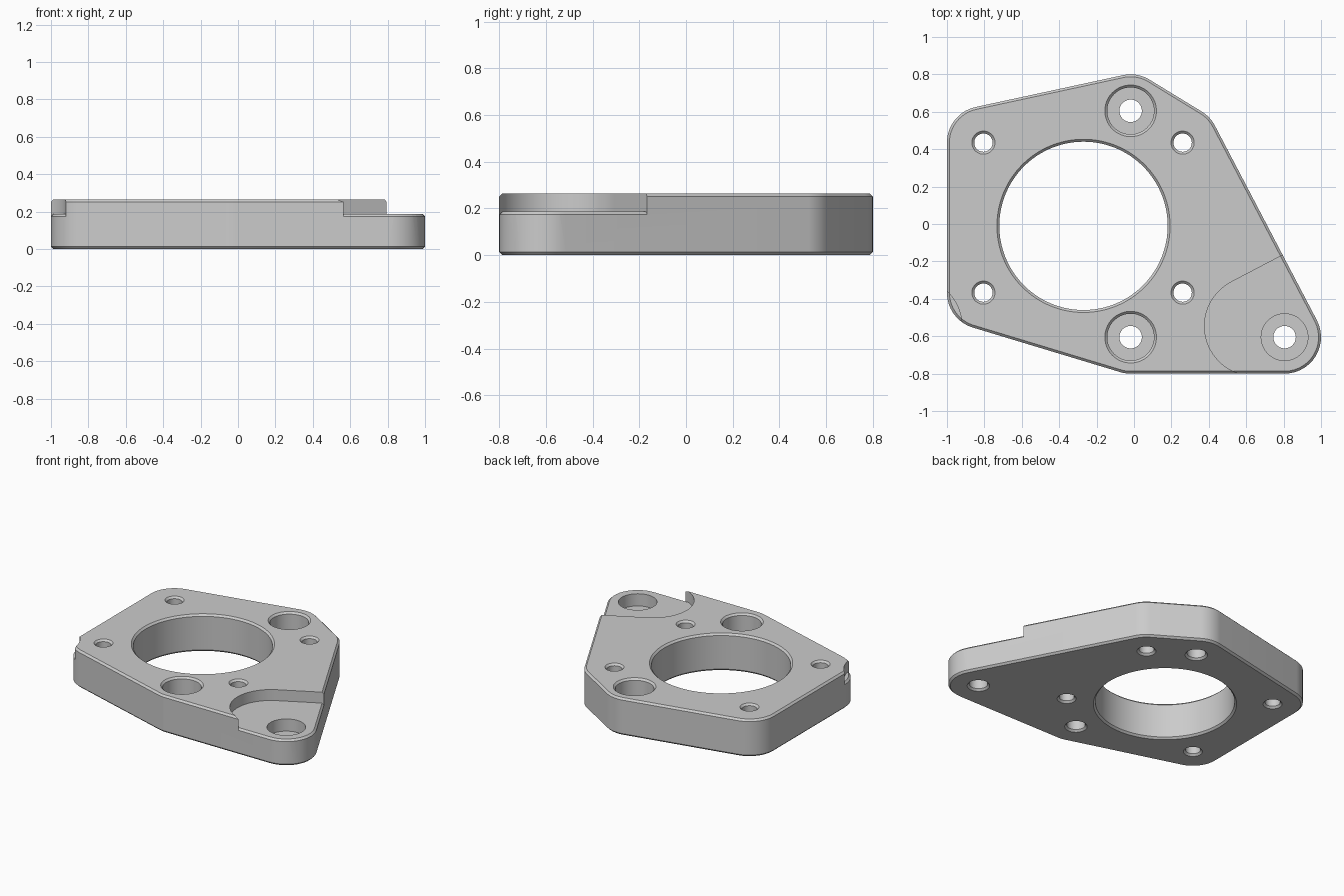
import bpy, bmesh, math
from mathutils import Vector

if "Cube" in bpy.data.objects:
    bpy.data.objects.remove(bpy.data.objects["Cube"], do_unlink=True)

grey = bpy.data.materials.new("machined grey")
grey.use_nodes = True
GREY = (0.6, 0.6, 0.6, 1)
grey.diffuse_color = GREY
grey.node_tree.nodes["Principled BSDF"].inputs["Base Color"].default_value = GREY

TOP, STEP, CH, R = 0.265, 0.187, 0.013, 0.195
# corner centres, counter-clockwise
CORNERS = [(0.805, -0.605), (0.26, 0.435), (-0.018, 0.605),
           (-0.805, 0.435), (-0.805, -0.367), (-0.018, -0.605)]


def arc(c, r, a0, a1, n):
    return [(c[0] + r * math.cos(a0 + (a1 - a0) * i / n),
             c[1] + r * math.sin(a0 + (a1 - a0) * i / n)) for i in range(n + 1)]


def circle(c, r, n=64):
    return arc(c, r, 0, math.tau, n)[:-1]


def outline(r):
    """Rounded corners of radius r joined by tangent lines."""
    n = len(CORNERS)
    normals = []
    for i in range(n):
        d = Vector(CORNERS[(i + 1) % n]) - Vector(CORNERS[i])
        normals.append(math.atan2(-d.x, d.y))
    pts = []
    for i, c in enumerate(CORNERS):
        a0 = normals[i - 1]
        pts += arc(c, r, a0, a0 + (normals[i] - a0) % math.tau, 14)
    return pts


def loft(name, rings):
    """Closed solid through equal-count rings given as (points, z)."""
    bm = bmesh.new()
    loops = [[bm.verts.new((x, y, z)) for x, y in pts] for pts, z in rings]
    for a, b in zip(loops, loops[1:]):
        for i in range(len(a)):
            j = (i + 1) % len(a)
            bm.faces.new((a[i], a[j], b[j], b[i]))
    bm.faces.new(loops[0][::-1])
    bm.faces.new(loops[-1])
    bmesh.ops.recalc_face_normals(bm, faces=bm.faces)
    me = bpy.data.meshes.new(name)
    bm.to_mesh(me)
    bm.free()
    me.materials.append(grey)
    ob = bpy.data.objects.new(name, me)
    bpy.context.collection.objects.link(ob)
    return ob


def cut(target, cutter):
    mod = target.modifiers.new("cut", 'BOOLEAN')
    mod.operation, mod.solver, mod.object = 'DIFFERENCE', 'EXACT', cutter
    bpy.context.view_layer.update()
    dg = bpy.context.evaluated_depsgraph_get()
    me = bpy.data.meshes.new_from_object(target.evaluated_get(dg))
    target.modifiers.clear()
    target.data = me
    bpy.data.objects.remove(cutter, do_unlink=True)


def drill(c, r, top=TOP, bottom=0.0, ch_top=True, ch_bottom=True, n=64):
    """Cut a round hole with chamfered mouths."""
    e = 0.02
    rings = [(circle(c, r, n), top + e)]
    if ch_top:
        rings = [(circle(c, r + CH + e, n), top + e), (circle(c, r, n), top - CH)]
    if ch_bottom:
        rings += [(circle(c, r, n), bottom + CH), (circle(c, r + CH + e, n), bottom - e)]
    else:
        rings += [(circle(c, r, n), bottom)]
    cut(plate, loft("hole_cutter", rings))


# Main plate with chamfered rims
plate = loft("mounting_plate", [(outline(R - CH), 0), (outline(R), CH),
                                (outline(R), TOP - CH), (outline(R - CH), TOP)])


def recess(points):
    """Lower the top to the step height, keeping a chamfered outer rim."""
    cutter = loft("recess_cutter", [(points, 0.15), (points, 0.4)])
    grow = 0.037
    floor = loft("recess_floor", [(outline(R + grow), 0.1),
                                  (outline(R + grow), STEP - CH - grow),
                                  (outline(R - CH), STEP)])
    cut(cutter, floor)
    cut(plate, cutter)


# Corner recess: arc wall running tangentially into a straight wall
edge = Vector(CORNERS[1]) - Vector(CORNERS[0])
across = Vector((edge.y, -edge.x)).normalized()
centre, rad = Vector((0.643, -0.546)), 0.266
start = math.atan2(across.x, -across.y)
wall = arc(centre, rad, start, math.radians(262), 36)
far = Vector(wall[0]) + across * 0.7
recess(wall + [(wall[-1][0], -1.0), (1.3, -1.0), tuple(far)])

# Small side notch
recess(circle((-1.185, -0.55), rad, 96))

# Large central bore
drill((-0.27, -0.01), 0.45, n=128)

# Four small screw holes
for x in (-0.805, 0.26):
    for y in (0.435, -0.367):
        drill((x, y), 0.049, n=40)

# Three counterbored holes
for c in (CORNERS[0], CORNERS[2], CORNERS[5]):
    drill(c, 0.125, bottom=0.1, ch_top=c is not CORNERS[0], ch_bottom=False)
    drill(c, 0.06, top=0.15, ch_top=False, n=48)

bpy.ops.object.select_all(action='DESELECT')
plate.select_set(True)
bpy.context.view_layer.objects.active = plate
bpy.ops.object.shade_smooth_by_angle(angle=math.radians(30))
